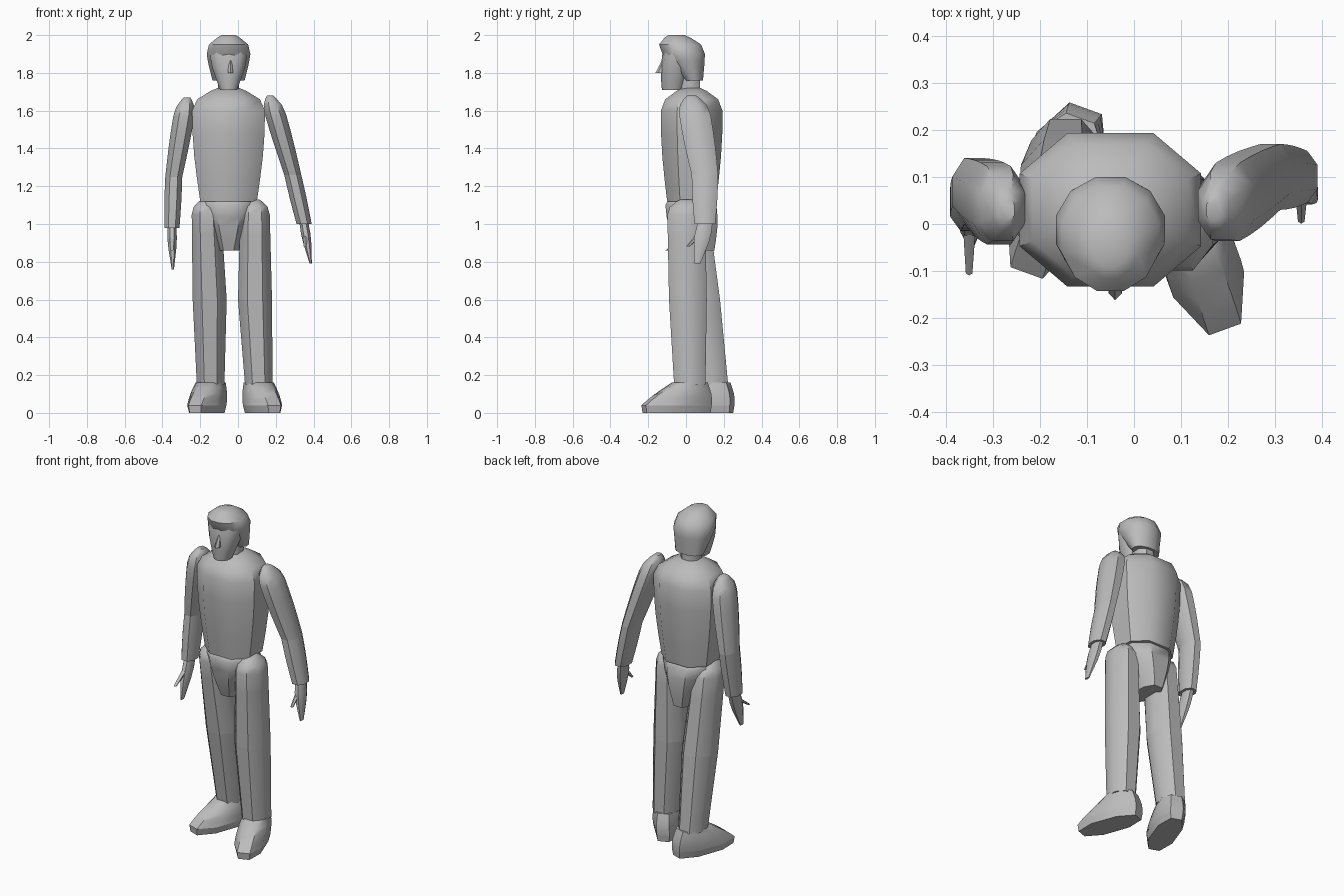
import bpy
import math
from mathutils import Matrix, Vector

cube = bpy.data.objects.get("Cube")
if cube:
    bpy.data.objects.remove(cube, do_unlink=True)

grey = bpy.data.materials.new("matte grey")
grey.use_nodes = True
grey.diffuse_color = (.5, .5, .5, 1)
shader = grey.node_tree.nodes["Principled BSDF"]
shader.inputs["Base Color"].default_value = grey.diffuse_color


def outline(sides, power):
    """Rounded polygon reaching one unit along both axes."""
    points = []
    for i in range(sides):
        angle = math.tau * (i + .5) / sides
        c, s = math.cos(angle), math.sin(angle)
        points.append(Vector((math.copysign(abs(c) ** power, c),
                              math.copysign(abs(s) ** power, s), 0)))
    reach = max(point.x for point in points)
    return [point / reach for point in points]


def stations(height, dome, steps):
    """Position along the part and width factor; a dome closes like a quarter ellipse."""
    straight = 1 - dome / height
    result = [(straight * i / steps, 1) for i in range(steps + 1)]
    if dome:
        for i in range(1, 4):
            angle = i * math.pi / 6
            position = straight + (1 - straight) * math.sin(angle)
            result.append((position, max(math.cos(angle), .3)))
    return result


def loft(name, bottom, top, low, high, bulge=0, dome=0, steps=4, sides=8, power=.9, spin=0):
    """Skin level rings between two centres, blending the half sizes low and high."""
    bottom, top = Vector(bottom), Vector(top)
    low, high = Vector(low), Vector(high)
    turn = Matrix.Rotation(spin, 3, 'Z')
    levels = stations(top.z - bottom.z, dome, steps)
    verts, faces = [], []
    for position, factor in levels:
        centre = bottom.lerp(top, position)
        swell = factor * (1 + bulge * math.sin(math.pi * position))
        size = low.lerp(high, position) * swell
        for point in outline(sides, power):
            verts.append(centre + turn @ Vector((point.x * size.x, point.y * size.y, 0)))
    for level in range(len(levels) - 1):
        first = level * sides
        for i in range(sides):
            j = (i + 1) % sides
            faces.append((first + i, first + j, first + sides + j, first + sides + i))
    faces.append(tuple(reversed(range(sides))))
    faces.append(tuple(range(len(verts) - sides, len(verts))))
    mesh = bpy.data.meshes.new(name)
    mesh.from_pydata(verts, [], faces)
    mesh.materials.append(grey)
    part = bpy.data.objects.new(name, mesh)
    bpy.context.collection.objects.link(part)
    bpy.ops.object.select_all(action='DESELECT')
    part.select_set(True)
    bpy.context.view_layer.objects.active = part
    bpy.ops.object.shade_smooth_by_angle(angle=math.radians(45))


def arm(side, shoulder, elbow, wrist, fingertip, thumb_tip):
    """Upper arm, forearm, mitten hand and thumb along the given joints."""
    elbow_size, wrist_size = (.045, .07), (.04, .055)
    loft(side + "_upper_arm", elbow, shoulder, elbow_size, (.055, .08), bulge=.1, dome=.1)
    loft(side + "_forearm", wrist, elbow, wrist_size, elbow_size, bulge=.05)
    loft(side + "_hand", fingertip, wrist, (.006, .015), (.024, .04), bulge=.4)
    knuckle = Vector(wrist).lerp(Vector(fingertip), .15)
    loft(side + "_thumb", thumb_tip, knuckle, (.007, .008), (.015, .02), sides=6)


def leg(side, outward, hip, knee, ankle):
    """Thigh, shin and a foot whose toe turns outward."""
    knee_size = (.09, .1)
    loft(side + "_thigh", knee, hip, knee_size, (.076, .1), dome=.08)
    loft(side + "_shin", ankle, knee, (.073, .083), knee_size)
    spin = outward * math.radians(20)
    ground = Vector((ankle[0] + outward * .02, ankle[1] - .07, 0))
    welt = ground + Vector((0, 0, .04))
    instep = Vector(ankle) + Vector((0, 0, .01))
    sole_size = (.08, .185)
    loft(side + "_sole", ground, welt, (.07, .18), sole_size, steps=1, spin=spin)
    loft(side + "_foot", welt, instep, sole_size, (.07, .09), bulge=.06, spin=spin)


# Trunk, sharing one centre line
middle = -.05
loft("torso", (middle, .03, 1.12), (middle, .03, 1.72), (.15, .13), (.19, .16),
     bulge=.1, dome=.12, power=.85)
loft("pelvis", (middle, .05, .86), (middle, .02, 1.16), (.06, .1), (.15, .13),
     bulge=.15, dome=.06)
loft("neck", (middle, .02, 1.65), (middle, .02, 1.8), (.055, .055), (.055, .055))
loft("collar", (middle, .02, 1.66), (middle, .03, 1.71), (.075, .08), (.06, .065), steps=1)

# Head: hair shell leaning forward over a narrower face
loft("hair", (middle, .04, 1.76), (middle, -.05, 2), (.085, .05), (.12, .14),
     bulge=.1, dome=.1, sides=12, power=1)
loft("face", (middle, -.07, 1.71), (middle, -.04, 1.95), (.045, .055), (.1, .07),
     bulge=.2, sides=10)
loft("nose", (-.04, -.13, 1.8), (-.04, -.11, 1.88), (.014, .028), (.006, .01),
     steps=1, sides=6)

# Left arm swings out and back, right arm hangs closer
arm("left", shoulder=(.17, .03, 1.68), elbow=(.29, .1, 1.26), wrist=(.35, .1, 1),
    fingertip=(.385, .06, .79), thumb_tip=(.355, .01, .88))
arm("right", shoulder=(-.27, .03, 1.67), elbow=(-.34, .07, 1.25), wrist=(-.35, .04, .98),
    fingertip=(-.345, -.04, .76), thumb_tip=(-.35, -.1, .86))

# Left leg stands under the body, right leg trails behind
leg("left", 1, hip=(.09, 0, 1.13), knee=(.09, .01, .6), ankle=(.11, .02, .15))
leg("right", -1, hip=(-.17, .01, 1.13), knee=(-.15, .08, .6), ankle=(-.145, .14, .15))
